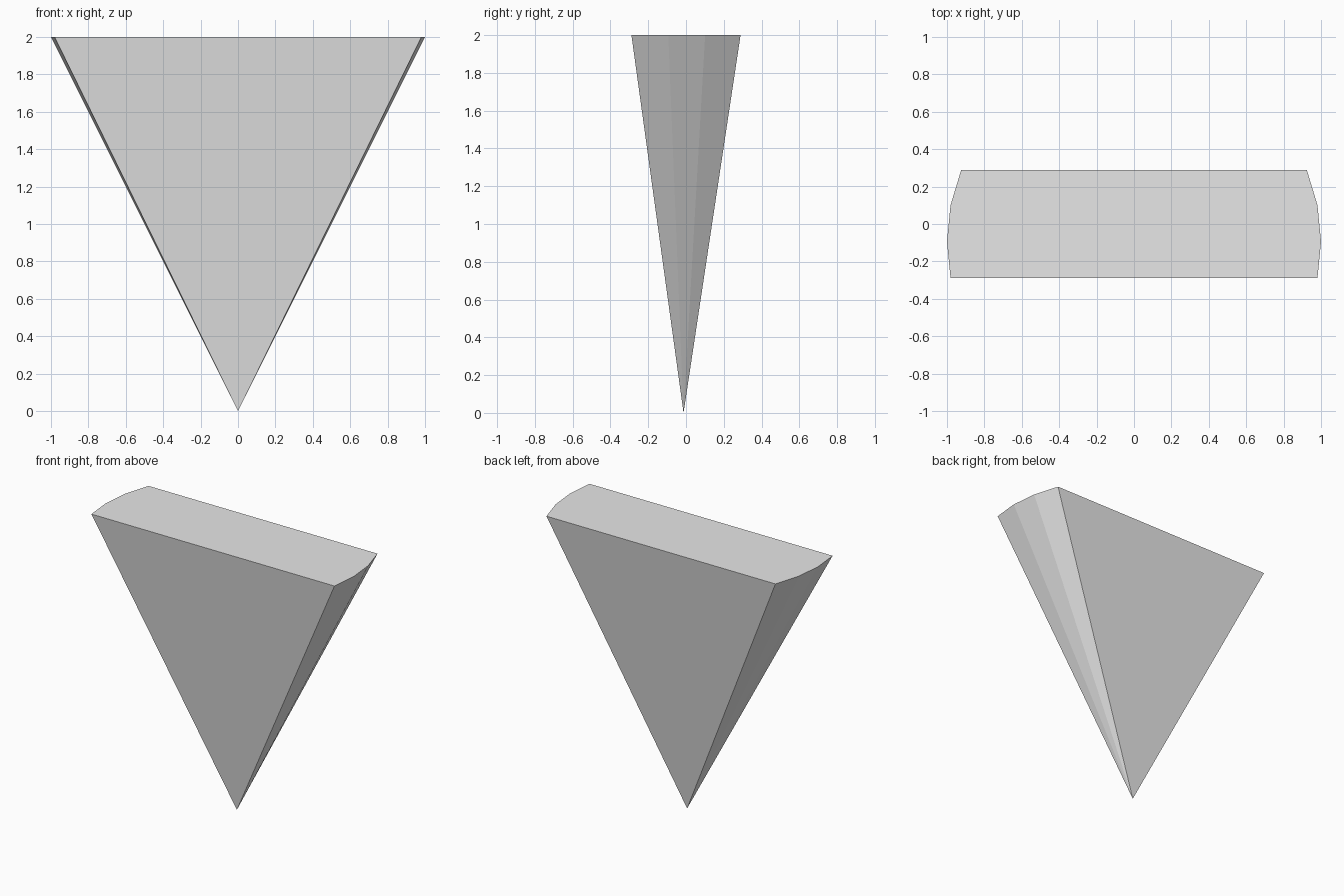
import bpy
import bmesh
from math import sin, cos, pi

cube = bpy.data.objects.get("Cube")
if cube:
    bpy.data.objects.remove(cube, do_unlink=True)

# Single plain grey
grey = bpy.data.materials.new("light_grey")
grey.use_nodes = True
colour = (0.8, 0.8, 0.8, 1)
grey.diffuse_color = colour
grey.node_tree.nodes["Principled BSDF"].inputs["Base Color"].default_value = colour

# Top outline: two opposite arcs of a 32-sided circle, joined by straight edges
STEP = 2 * pi / 32
CENTRE_Y = (sin(STEP) - sin(2 * STEP)) / 2
HEIGHT = 2.0
right_arc = [(cos(i * STEP), sin(i * STEP) + CENTRE_Y) for i in range(-1, 3)]
outline = right_arc + [(-x, y) for x, y in reversed(right_arc)]

# Flat top and triangular sides running down to the tip
bm = bmesh.new()
rim = [bm.verts.new((x, y, HEIGHT)) for x, y in outline]
tip = bm.verts.new((0, -0.013, 0))
bm.faces.new(rim)
for a, b in zip(rim, rim[1:] + rim[:1]):
    bm.faces.new((b, a, tip))
bmesh.ops.recalc_face_normals(bm, faces=bm.faces)

mesh = bpy.data.meshes.new("cone_slice")
bm.to_mesh(mesh)
bm.free()
mesh.materials.append(grey)
cone_slice = bpy.data.objects.new("cone_slice", mesh)
bpy.context.collection.objects.link(cone_slice)
